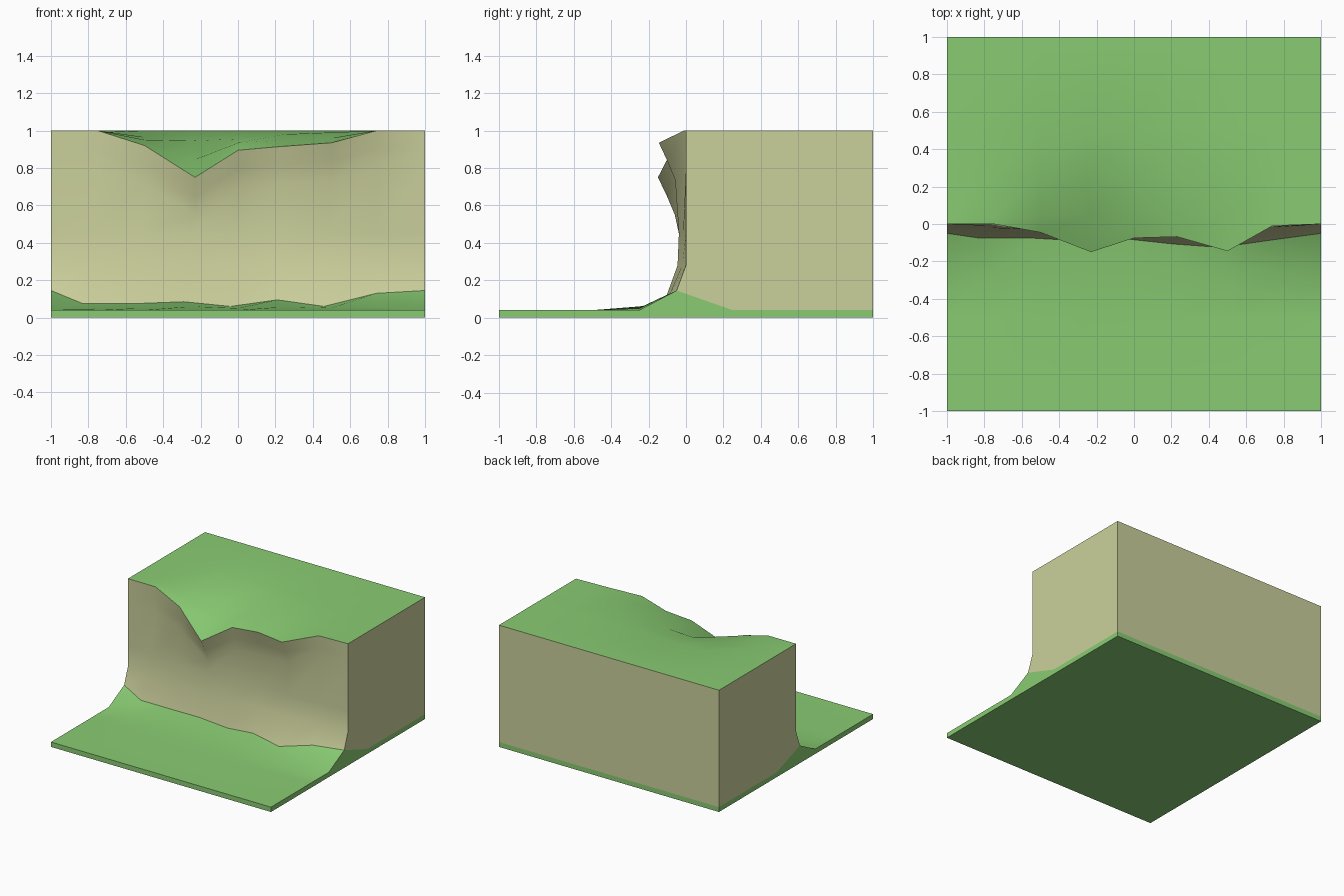
import bpy

if "Cube" in bpy.data.objects:
    bpy.data.objects.remove(bpy.data.objects["Cube"])

def material(name, col):
    m = bpy.data.materials.new(name)
    m.diffuse_color = (*col, 1)
    m.use_nodes = True
    m.node_tree.nodes["Principled BSDF"].inputs["Base Color"].default_value = m.diffuse_color
    return m

grass = material("grass", (0.25, 0.60, 0.17))
rock = material("rock", (0.60, 0.63, 0.33))

def make(name, verts, faces, mat, smooth=False):
    me = bpy.data.meshes.new(name)
    me.from_pydata(verts, [], faces)
    me.materials.append(mat)
    ob = bpy.data.objects.new(name, me)
    bpy.context.collection.objects.link(ob)
    for p in me.polygons:
        p.use_smooth = smooth
    return ob

def loft(name, rows, mat):
    """Skin a list of equally long rows of points (each running left to right)."""
    n = len(rows[0])
    verts = [p for r in rows for p in r]
    faces = [(j*n+i, j*n+i+1, (j+1)*n+i+1, (j+1)*n+i)
             for j in range(len(rows)-1) for i in range(n-1)]
    return make(name, verts, faces, mat, True)

def mix(a, b, t):
    return a + (b - a) * t

xs = [-1 + 0.25 * i for i in range(9)]
G = 0.04  # thickness of the grass slab

# Uneven top edge and foot of the cliff
lip = [(-1, 0, 1), (-.75, 0, 1), (-.5, -.045, .92), (-.23, -.15, .75), (0, -.075, .895),
       (.23, -.068, .915), (.5, -.145, .935), (.74, -.01, 1), (1, 0, 1)]
foot = [(-1, -.05, .145), (-.83, -.075, .075), (-.55, -.075, .075), (-.29, -.09, .085), (-.04, -.08, .06),
        (.21, -.107, .095), (.46, -.125, .06), (.74, -.085, .13), (1, -.05, .145)]

# Lower grass, rising gently to the foot
ramp = [G, G+.008, G+.012, G+.02, G+.01, G+.018, G+.012, G+.01, G]
lower = [[(x, -1, G) for x in xs], [(x, -.5, G) for x in xs],
         [(x, -.25, z) for x, z in zip(xs, ramp)], foot]
loft("lower_grass", lower, grass)

# Cliff face
def level(z, ys):
    t = (1 - z) * 0.8
    return [(mix(l[0], f[0], t), y, z) for l, f, y in zip(lip, foot, ys)]

def under(drop, k):
    return [(x, y * k, z - drop) for x, y, z in lip]

cliff = [foot,
         level(.28, [0, -.02, -.035, -.045, -.045, -.045, -.045, -.02, 0]),
         level(.45, [0, -.01, -.03, -.038, -.035, -.03, -.038, -.015, 0]),
         under(.2, .4), under(.1, .68), lip]
loft("cliff_face", cliff, rock)

# Upper grass, dipping toward the lip
dip25 = [1, .99, .965, .945, .955, .98, .99, 1, 1]
mid = [(l[0], .05, 1 - (1 - l[2]) * .62) for l in lip]
mid[0], mid[-1] = (-1, .05, 1), (1, .05, 1)
loft("upper_grass", [lip, mid, [(x, .25, z) for x, z in zip(xs, dip25)],
                     [(x, .5, 1) for x in xs], [(x, 1, 1) for x in xs]], grass)

# End walls and back wall of the cliff
rock_end = [(.25, G), (1, G), (1, 1), (0, 1), (0, .8), (0, .45), (0, .28), (-.05, .145)]
grass_end = [(-1, 0), (1, 0), (1, G), (.25, G), (-.05, .145), (-.25, G), (-1, G)]
for side, s in (("left", -1), ("right", 1)):
    for name, prof, mat in (("cliff_end", rock_end, rock), ("grass_end", grass_end, grass)):
        order = prof[::s]
        make(f"{side}_{name}", [(s, y, z) for y, z in order], [tuple(range(len(order)))], mat)
make("cliff_back", [(1, 1, G), (-1, 1, G), (-1, 1, 1), (1, 1, 1)], [(0, 1, 2, 3)], rock)

# Slab front, back and underside
make("slab", [(-1, -1, 0), (1, -1, 0), (1, 1, 0), (-1, 1, 0),
              (-1, -1, G), (1, -1, G), (1, 1, G), (-1, 1, G)],
     [(0, 1, 5, 4), (2, 3, 7, 6), (3, 2, 1, 0)], grass)
